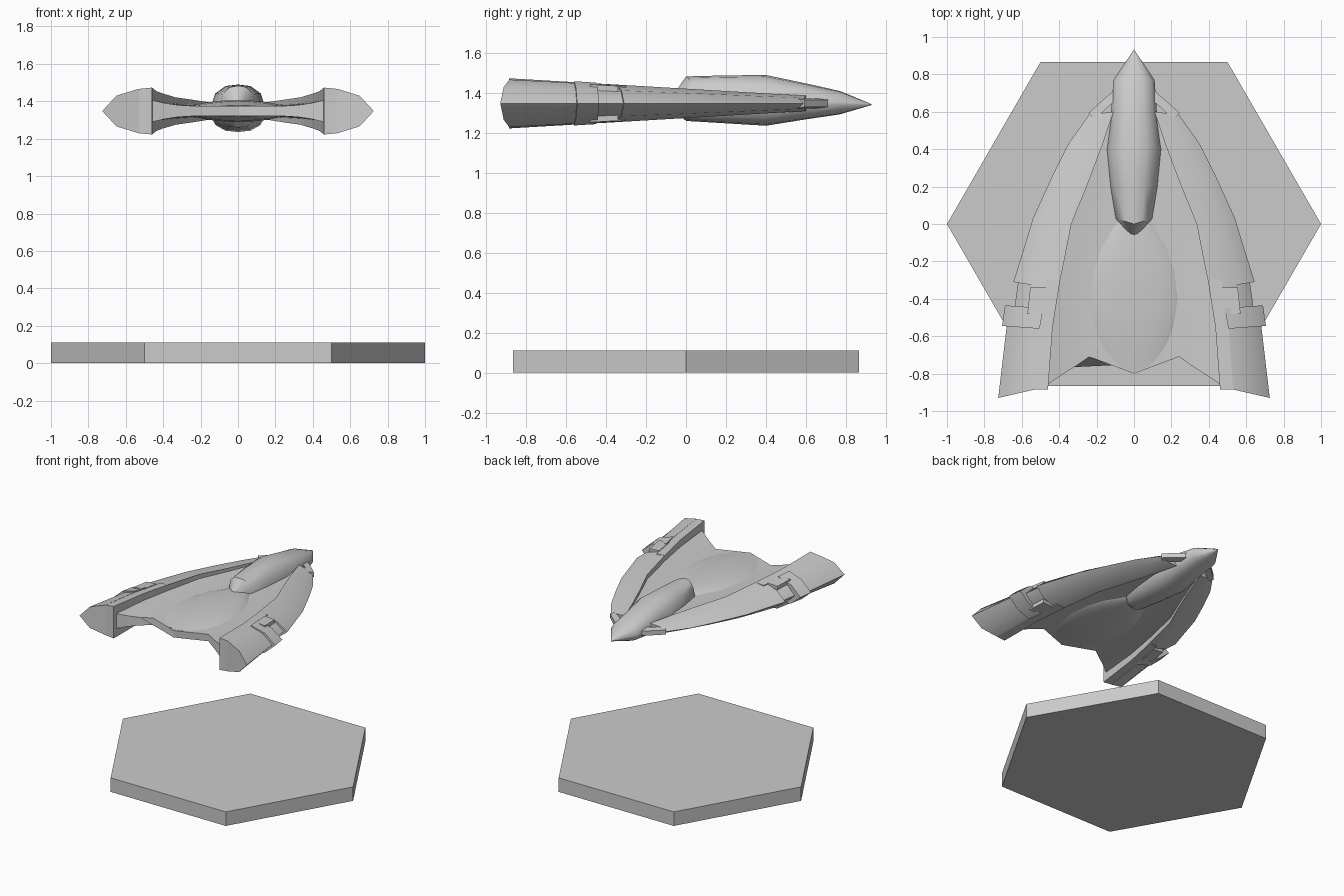
import bpy, bmesh, math

if "Cube" in bpy.data.objects:
    bpy.data.objects.remove(bpy.data.objects["Cube"])

C = 1.348  # height of the craft's mid plane


def finish(bm, name, mirror=True, angle=30):
    bmesh.ops.remove_doubles(bm, verts=bm.verts, dist=1e-5)
    bmesh.ops.recalc_face_normals(bm, faces=bm.faces)
    me = bpy.data.meshes.new(name)
    bm.to_mesh(me)
    bm.free()
    for p in me.polygons:
        p.use_smooth = True
    me.set_sharp_from_angle(angle=math.radians(angle))
    ob = bpy.data.objects.new(name, me)
    bpy.context.collection.objects.link(ob)
    if mirror:
        ob.modifiers.new("Mirror", 'MIRROR')
    return ob


def loft(name, sections, mirror=True, angle=30):
    """Skin closed loops of equal length and cap both ends."""
    bm = bmesh.new()
    rings = [[bm.verts.new(p) for p in s] for s in sections]
    n = len(rings[0])
    for a, b in zip(rings, rings[1:]):
        for i in range(n):
            j = (i + 1) % n
            bm.faces.new((a[i], a[j], b[j], b[i]))
    bm.faces.new(rings[0])
    bm.faces.new(rings[-1])
    return finish(bm, name, mirror, angle)


def height(y):
    return 0.0735 - 0.0586 * y


# Wedge-shaped boom section, slanted between inner and outer y
def wedge(yin, yout, xin, xmid, xout, k=1.0):
    h = height(yin) * k
    ym = yin + (yout - yin) * (xmid - xin) / (xout - xin)
    return [(xin, yin, C + h), (xmid, ym, C + h * .69), (xout, yout, C),
            (xmid, ym, C - h * .69), (xin, yin, C - h)]


def box_section(y, x0, x1, h):
    return [(x0, y, C + h), (x1, y, C + h * .94), (x1, y, C - h * .94), (x0, y, C - h)]


# Hexagonal stand
bm = bmesh.new()
bmesh.ops.create_cone(bm, cap_ends=True, segments=6, radius1=1, radius2=1, depth=.11)
for v in bm.verts:
    a = round(math.atan2(v.co.y, v.co.x) / (math.pi / 6))
    if a % 2:  # make sure corners lie on the x axis
        v.co.x, v.co.y = v.co.y, -v.co.x
    v.co.z += .055
finish(bm, "hex_stand", False)

# Fuselage pod: y, half width, height above and below the waist
profile = [(.77, .11, .062, .055), (.60, .122, .10, .08), (.40, .148, .142, .112),
           (.20, .128, .14, .10), (.03, .10, .135, .088)]
arc = [(0, 1), (.45, .94), (.82, .66), (1, .12)]
loop = arc + [(x, -z) for x, z in arc[::-1]]
loop += [(-x, z) for x, z in loop[::-1] if x > 0]
sections = [[(x * .002, .93, C - .006 + z * .002) for x, z in loop]]
for y, w, up, dn in profile:
    sections.append([(x * w, y - (.03 * (1 - abs(x)) if y < .1 else 0),
                      C + z * (up if z > 0 else dn)) for x, z in loop])
sections.append([(x * .002, -.09, C + z * .002) for x, z in loop])
loft("fuselage_pod", sections, False, 38)

# Curved front booms
loft("wing_boom", [wedge(*s) for s in [
    (.60, .585, .11, .19, .24), (.42, .43, .17, .28, .35), (.22, .25, .245, .37, .44),
    (0, .03, .335, .465, .54), (-.18, -.15, .37, .52, .595), (-.35, -.31, .405, .565, .645)]])

# Inner rail, recessed neck, clamp band and tail of each boom
loft("boom_rail", [box_section(y, x0, x1, height(y)) for y, x0, x1 in [
    (-.30, .395, .465), (-.55, .435, .505), (-.885, .46, .535)]])
loft("boom_neck", [wedge(-.30, -.28, .44, .55, .615, .9), wedge(-.58, -.56, .47, .59, .655, .9)])
loft("neck_block", [box_section(y, x, x + .085, height(y) * .99) for y, x in [(-.34, .47), (-.48, .485)]])
loft("clamp_band", [wedge(-.45, -.435, .485, .605, .69, 1.04), wedge(-.56, -.545, .505, .62, .705, 1.04)])
loft("boom_tail", [wedge(-.55, -.54, .505, .60, .68, .96), wedge(-.885, -.93, .53, .65, .726, .95)])

# Small bars joining boom tips to the pod
loft("boom_tip", [[(x + dx, y + dx, C + z) for dx, z in
                   [(-.015, .025), (.018, .018), (.018, -.018), (-.015, -.025)]]
                  for x, y in [(.09, .695), (.155, .64), (.225, .575)]])


# Concave webbing between the booms: half span, left edge mirrored
def web_section(pts):
    return [(x, y, C + h) for x, y, h in pts] + [(x, y, C - h) for x, y, h in pts[::-1]]


web = []
for y, xe in [(.58, .13), (.42, .18), (.22, .255), (0, .345), (-.18, .38), (-.35, .415), (-.55, .445)]:
    edge = .027 + .033 * (.58 - y) / 1.4
    web.append(web_section([(xe * t, y, .027 + (edge - .027) * max(0, t - .4) ** 2 / .36)
                            for t in (0, .25, .5, .7, .85, 1)]))
web.append(web_section([(0, -.80, .027), (.12, -.755, .027), (.24, -.71, .027),
                        (.32, -.765, .032), (.39, -.81, .042), (.465, -.86, .06)]))
loft("wing_web", web)

# Low domed hull in the middle of the web
dome = []
for y, w, h in [(.08, .05, .035), (0, .12, .045), (-.12, .20, .054), (-.25, .25, .058), (-.4, .272, .058),
                (-.55, .25, .052), (-.66, .215, .042), (-.72, .19, .03)]:
    ring = []
    for i in range(20):
        a = 2 * math.pi * i / 20
        back = .07 * (1 - abs(math.cos(a))) if y < -.7 else 0
        ring.append((w * math.cos(a), y - back, C + h * math.sin(a)))
    dome.append(ring)
loft("center_dome", dome, False, 40)
